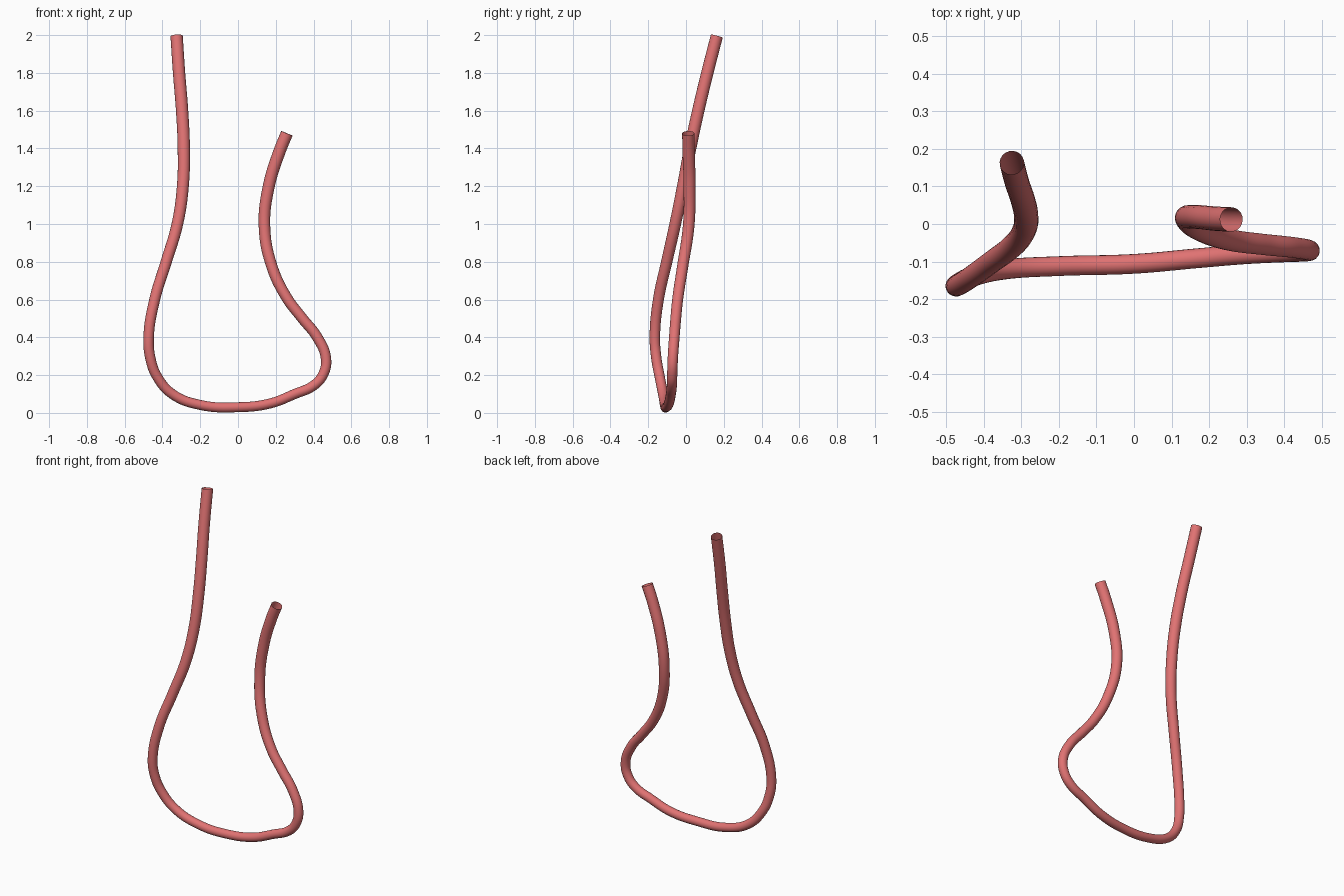
import bpy

# Centreline of the bent tube, left end to right end: x, y, z
path = [
    (-0.325, 0.163, 1.995), (-0.312, 0.113, 1.80), (-0.296, 0.065, 1.60),
    (-0.287, 0.022, 1.40), (-0.292, -0.016, 1.20), (-0.321, -0.057, 1.00),
    (-0.380, -0.102, 0.80), (-0.441, -0.146, 0.60), (-0.473, -0.165, 0.40),
    (-0.464, -0.157, 0.29), (-0.427, -0.139, 0.19), (-0.345, -0.121, 0.098),
    (-0.20, -0.112, 0.042), (0.00, -0.106, 0.030), (0.17, -0.091, 0.050),
    (0.30, -0.080, 0.100), (0.40, -0.075, 0.145), (0.449, -0.073, 0.200),
    (0.466, -0.070, 0.285), (0.420, -0.062, 0.400), (0.341, -0.054, 0.500),
    (0.258, -0.043, 0.610), (0.178, -0.017, 0.780), (0.140, 0.014, 0.990),
    (0.163, 0.019, 1.20), (0.220, 0.014, 1.385), (0.259, 0.012, 1.480),
]

curve = bpy.data.curves.new("tube", "CURVE")
curve.dimensions = "3D"
curve.bevel_depth = 0.0325
curve.bevel_resolution = 8
curve.resolution_u = 8
curve.use_fill_caps = False  # open ends

# Tube is slightly thinner in the low middle than at the open ends
spline = curve.splines.new("BEZIER")
spline.bezier_points.add(len(path) - 1)
for p, co in zip(spline.bezier_points, path):
    p.co = co
    p.handle_left_type = p.handle_right_type = "AUTO"
    p.radius = 0.80 + 0.20 * min(1.0, co[2] / 1.4)

tube = bpy.data.objects.new("bent_tube", curve)
bpy.context.collection.objects.link(tube)

# Turn into a smooth mesh
bpy.context.view_layer.objects.active = tube
tube.select_set(True)
bpy.ops.object.convert(target="MESH")
bpy.ops.object.shade_smooth()

# Salmon red colour
mat = bpy.data.materials.new("salmon_red")
mat.diffuse_color = (0.75, 0.17, 0.17, 1)
tube.data.materials.clear()
tube.data.materials.append(mat)
